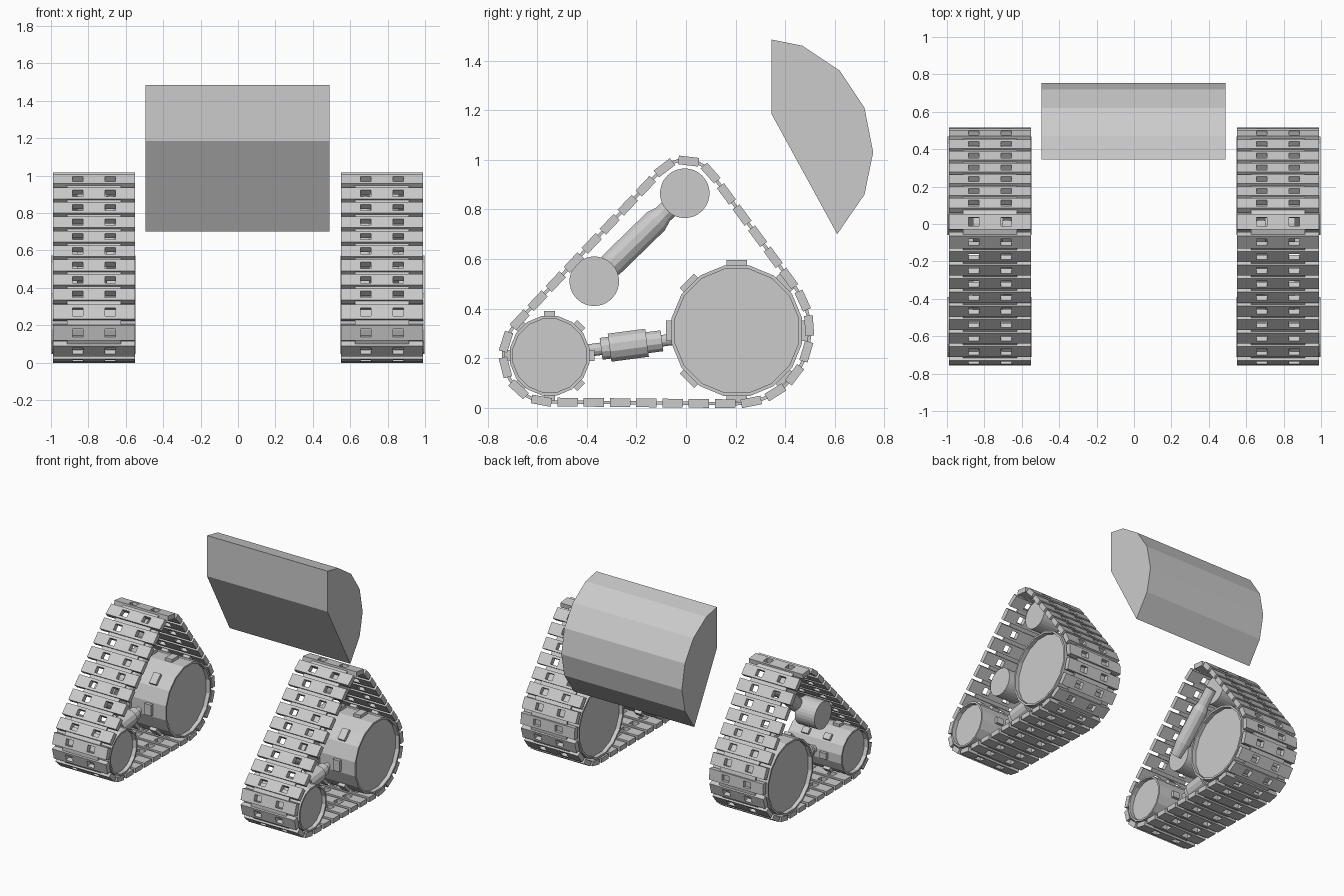
import bpy, bmesh, math
from mathutils import Vector, Matrix

if "Cube" in bpy.data.objects:
    bpy.data.objects.remove(bpy.data.objects["Cube"])

grey = bpy.data.materials.new("plain grey")
grey.diffuse_color = (0.6, 0.6, 0.6, 1)
grey.use_nodes = True
grey.node_tree.nodes["Principled BSDF"].inputs["Base Color"].default_value = grey.diffuse_color

CX, HALF = 0.77, 0.22            # track centre and half width
BIG, SMALL = (0.205, 0.31), (-0.55, 0.21)
TOP, MID = (-0.005, 0.865), (-0.37, 0.51)


def finish(name, bm, mirror=True):
    bmesh.ops.recalc_face_normals(bm, faces=bm.faces)
    me = bpy.data.meshes.new(name)
    bm.to_mesh(me)
    bm.free()
    me.materials.append(grey)
    ob = bpy.data.objects.new(name, me)
    bpy.context.collection.objects.link(ob)
    if mirror:
        m = ob.modifiers.new("other side", 'MIRROR')
        m.use_mirror_merge = False
    return ob


def lathe(bm, start, axis, profile, n):
    """Closed solid of (distance, radius) rings along an axis."""
    axis = Vector(axis).normalized()
    side = Vector((0, 0, 1)) - axis * axis.z
    side.normalize()
    other = axis.cross(side)
    rings = []
    for d, r in profile:
        c = Vector(start) + axis * d
        rings.append([bm.verts.new(c + r * (side * math.cos(a) + other * math.sin(a)))
                      for a in (math.tau * (i + 0.5) / n for i in range(n))])
    for p, q in zip(rings, rings[1:]):
        for i in range(n):
            j = (i + 1) % n
            bm.faces.new((p[i], p[j], q[j], q[i]))
    bm.faces.new(rings[0])
    bm.faces.new(rings[-1])


def box(bm, mat, size):
    bmesh.ops.create_cube(bm, size=1, matrix=mat @ Matrix.Diagonal((*size, 1)))


def wheel(name, c, r, rim, tooth):
    """Toothed drum with sunken end discs."""
    bm = bmesh.new()
    lathe(bm, (0.548, *c), (1, 0, 0),
          [(0.03, rim), (0, rim), (0, r), (0.45, r), (0.45, rim), (0.42, rim)], 16)
    for k in range(8):
        for dx in (-0.088, 0.088):
            m = (Matrix.Translation((CX + dx, *c)) @ Matrix.Rotation(k * math.tau / 8, 4, 'X')
                 @ Matrix.Translation((0, 0, r)))
            box(bm, m, (0.055, tooth, 0.034))
    finish(name, bm)


wheel("drive_wheel", BIG, 0.268, 0.254, 0.082)
wheel("idler_wheel", SMALL, 0.163, 0.15, 0.045)

# tension rollers
for name, c in (("upper_roller", TOP), ("lower_roller", MID)):
    bm = bmesh.new()
    lathe(bm, (0.70, *c), (1, 0, 0), [(0, 0.1), (0.16, 0.1)], 28)
    finish(name, bm)


def strut(name, a, b, profile, x):
    bm = bmesh.new()
    a, b = Vector((x, *a)), Vector((x, *b))
    L = (b - a).length
    lathe(bm, a, b - a, [(d * L, r) for d, r in profile], 12)
    finish(name, bm)


strut("roller_arm", MID, TOP, [(0.0, 0.04), (0.2, 0.053), (0.68, 0.053), (0.76, 0.04), (1.0, 0.04)], 0.68)
strut("wheel_strut", SMALL, BIG,
      [(0.05, 0.026), (0.275, 0.026), (0.275, 0.046), (0.32, 0.046), (0.32, 0.059),
       (0.52, 0.059), (0.52, 0.044), (0.6, 0.044), (0.6, 0.024), (0.9, 0.024)], CX)


# belt path: straight tangents and arcs around three circles, counter-clockwise
def belt_path(circles):
    pts = []
    n = len(circles)

    def out_angle(p, q):
        (c, r), (d, s) = p, q
        dx, dy = d[0] - c[0], d[1] - c[1]
        return math.atan2(dy, dx) - math.acos((r - s) / math.hypot(dx, dy))
    ang = [out_angle(circles[i], circles[(i + 1) % n]) for i in range(n)]
    for i, (c, r) in enumerate(circles):
        a0, a1 = ang[i - 1], ang[i]
        sweep = (a1 - a0) % math.tau
        for k in range(41):
            a = a0 + sweep * k / 40
            pts.append(Vector((c[0] + r * math.cos(a), c[1] + r * math.sin(a))))
    return pts


def sampler(pts):
    segs = list(zip(pts, pts[1:] + pts[:1]))
    total = sum((q - p).length for p, q in segs)

    def at(s):
        s %= total
        for p, q in segs:
            l = (q - p).length
            if s <= l and l > 0:
                return p.lerp(q, s / l)
            s -= l
        return pts[0]
    return total, at


path = belt_path([(BIG, 0.294), (TOP, 0.134), (SMALL, 0.187)])
total, at = sampler(path)
COUNT = 33
pitch = total / COUNT
# a shoe sits at y = -0.054 on the bottom run, which puts a joint at the apex
phase = -(path[0].x + 0.054)


def frame(s, half):
    a, b = at(s - half), at(s + half)
    t = (b - a).normalized()
    c = at(s) * 0.5 + (a + b) * 0.25
    return Matrix(((1, 0, 0, CX), (0, t.x, t.y, c.x), (0, t.y, -t.x, c.y), (0, 0, 0, 1)))


# one track shoe: plate with two rectangular slots
def shoe(bm, mat):
    xs = (-HALF, -0.116, -0.06, 0.06, 0.116, HALF)
    ys = (-0.041, -0.023, 0.023, 0.041)
    v = [[bm.verts.new((x, y, -0.0175)) for x in xs] for y in ys]
    faces = [bm.faces.new((v[j][i], v[j][i + 1], v[j + 1][i + 1], v[j + 1][i]))
             for j in range(3) for i in range(5) if not (j == 1 and i in (1, 3))]
    ext = bmesh.ops.extrude_face_region(bm, geom=faces, use_keep_orig=True)
    new = [e for e in ext["geom"] if isinstance(e, bmesh.types.BMVert)]
    bmesh.ops.translate(bm, verts=new, vec=(0, 0, 0.035))
    bmesh.ops.transform(bm, matrix=mat, verts=new + [p for row in v for p in row])


shoes, links = bmesh.new(), bmesh.new()
for k in range(COUNT):
    s = phase + k * pitch
    shoe(shoes, frame(s, 0.041))
    box(links, frame(s + pitch / 2, 0.02), (0.29, 0.034, 0.013))
finish("track_shoes", shoes)
finish("track_connectors", links)

# rounded rear body, a profile extruded across x
profile = [(0.345, 1.485), (0.47, 1.46), (0.62, 1.36), (0.72, 1.21),
           (0.755, 1.03), (0.72, 0.86), (0.61, 0.70), (0.345, 1.185)]
bm = bmesh.new()
ends = [[bm.verts.new((x, y, z)) for y, z in profile] for x in (-0.495, 0.49)]
for e in ends:
    bm.faces.new(e)
for i in range(len(profile)):
    j = (i + 1) % len(profile)
    bm.faces.new((ends[0][i], ends[0][j], ends[1][j], ends[1][i]))
finish("rear_body", bm, mirror=False)
